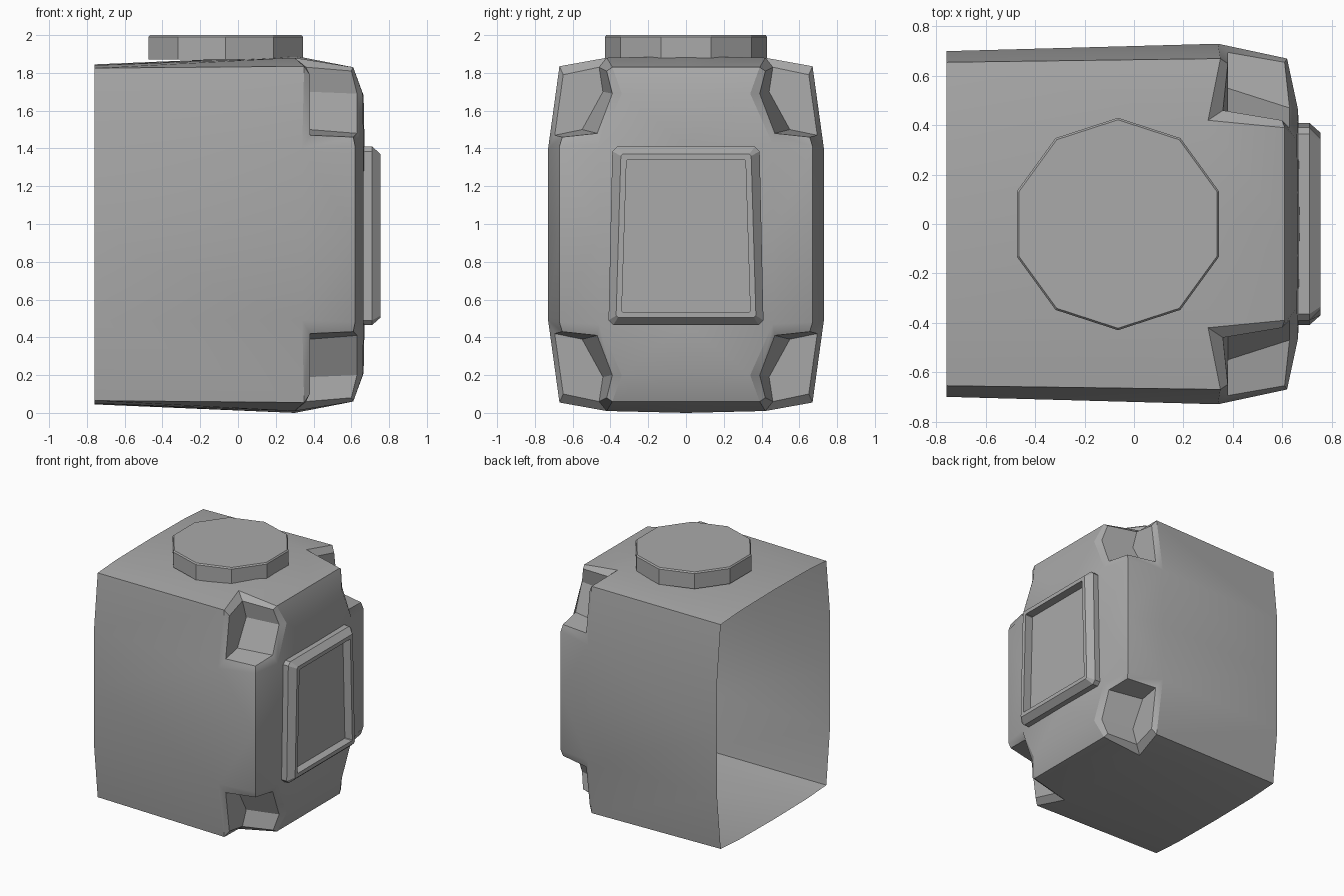
import bpy, bmesh, math
from mathutils import Vector

default_cube = bpy.data.objects.get("Cube")
if default_cube:
    bpy.data.objects.remove(default_cube, do_unlink=True)

MID = 0.945  # height of the shell's horizontal mirror plane

grey = bpy.data.materials.new("plain grey")
grey.use_nodes = True
grey.diffuse_color = (0.4, 0.4, 0.4, 1)
grey.node_tree.nodes["Principled BSDF"].inputs["Base Color"].default_value = (0.4, 0.4, 0.4, 1)


def add_object(name, bm, angle=30):
    mesh = bpy.data.meshes.new(name)
    bm.to_mesh(mesh)
    bm.free()
    mesh.materials.append(grey)
    obj = bpy.data.objects.new(name, mesh)
    bpy.context.collection.objects.link(obj)
    bpy.ops.object.select_all(action='DESELECT')
    obj.select_set(True)
    bpy.context.view_layer.objects.active = obj
    bpy.ops.object.shade_smooth_by_angle(angle=math.radians(angle))
    return obj


# Shell: one quarter, open at the -x end, with a recessed corner
corners = {
    # side wall
    "side_back_mid": (-.76, .70, MID), "side_back": (-.76, .70, 1.40),
    "side_mid": (.34, .73, MID), "side_rim": (.34, .73, 1.40),
    # top wall
    "top_back_edge": (-.76, .655, 1.825), "top_back": (-.76, .42, 1.84),
    "top_back_mid": (-.76, 0, 1.845), "edge_rim": (.35, .67, 1.835),
    "top_rim": (.30, .42, 1.88), "top_mid": (.30, 0, 1.89),
    # end wall
    "post_mid": (.62, .67, MID), "post_rim": (.62, .67, 1.41),
    "end_mid": (.665, .46, MID), "end_rim": (.665, .46, 1.42),
    "brow_rim": (.66, .34, 1.69), "lip_rim": (.61, .39, 1.83),
    "lip_mid": (.61, 0, 1.83), "brow_mid": (.665, 0, 1.68),
    "end_high": (.67, 0, 1.42), "end_centre": (.67, 0, MID),
    # inner edge of the recess bevel
    "side_in": (.38, .695, 1.47), "post_in": (.61, .655, 1.46),
    "end_in": (.63, .47, 1.48), "brow_in": (.63, .39, 1.69),
    "lip_in": (.60, .42, 1.81), "top_in": (.36, .46, 1.83),
    "edge_in": (.38, .65, 1.79),
    # deepest points of the recess
    "deep_low": (.38, .55, 1.50), "deep_high": (.38, .44, 1.70),
}
panels = [
    "side_back_mid side_mid side_rim side_back",
    "side_back side_rim edge_rim top_back_edge",
    "top_back_edge edge_rim top_rim top_back",
    "top_back top_rim top_mid top_back_mid",
    "top_rim lip_rim lip_mid top_mid",
    "lip_rim brow_rim brow_mid lip_mid",
    "brow_rim end_rim end_high brow_mid",
    "end_rim end_mid end_centre end_high",
    "end_mid end_rim post_rim post_mid",
    "post_mid post_rim side_rim side_mid",
    "side_in post_in end_in deep_low",
    "deep_low end_in brow_in deep_high",
    "deep_high brow_in lip_in top_in",
    "side_in deep_low deep_high top_in edge_in",
]
# bevel strip running round the recess
rim = ["side", "post", "end", "brow", "lip", "top", "edge"]
for a, b in zip(rim, rim[1:] + rim[:1]):
    panels.append(f"{a}_rim {b}_rim {b}_in {a}_in")

bm = bmesh.new()
verts = {k: bm.verts.new((x, y, z - MID)) for k, (x, y, z) in corners.items()}
for names in panels:
    bm.faces.new([verts[n] for n in names.split()])
bmesh.ops.recalc_face_normals(bm, faces=bm.faces[:])
bm.faces.ensure_lookup_table()
if bm.faces[0].normal.y < 0:
    bmesh.ops.reverse_faces(bm, faces=bm.faces[:])
shell = add_object("shell", bm)
shell.location.z = MID
mirror = shell.modifiers.new("mirror", 'MIRROR')
mirror.use_axis = (False, True, True)
mirror.merge_threshold = 0.001

# Ten-sided cap on top
bm = bmesh.new()
rings = []
for radius, z in ((.43, 1.87), (.43, 1.99), (.422, 2.0)):
    rings.append([bm.verts.new((-.065 + radius * math.sin(i * math.tau / 10),
                                radius * math.cos(i * math.tau / 10), z)) for i in range(10)])
for low, high in zip(rings, rings[1:]):
    for i in range(10):
        j = (i + 1) % 10
        bm.faces.new((low[i], low[j], high[j], high[i]))
bm.faces.new(rings[0])
bm.faces.new(rings[-1])
bmesh.ops.recalc_face_normals(bm, faces=bm.faces[:])
add_object("top_cap", bm, 20)


# Tapered frame with a recessed panel on the end wall
def frame_loop(bm, x, top_half, bottom_half, low, high, cut):
    half = [(bottom_half - cut, low), (bottom_half, low + cut),
            (top_half, high - cut), (top_half - cut, high)]
    points = half + [(-y, z) for y, z in reversed(half)]
    return [bm.verts.new((x, y, z)) for y, z in points]


bm = bmesh.new()
loops = [frame_loop(bm, *spec) for spec in (
    (.64, .39, .41, .465, 1.41, .025),
    (.71, .39, .41, .465, 1.41, .025),
    (.755, .345, .37, .505, 1.37, .01),
    (.755, .315, .34, .535, 1.34, .004),
    (.69, .315, .34, .535, 1.34, .004),
)]
for first, second in zip(loops, loops[1:]):
    for i in range(8):
        j = (i + 1) % 8
        bm.faces.new((first[i], first[j], second[j], second[i]))
bm.faces.new(loops[0])
bm.faces.new(loops[-1])
bmesh.ops.recalc_face_normals(bm, faces=bm.faces[:])
add_object("end_frame", bm, 20)
